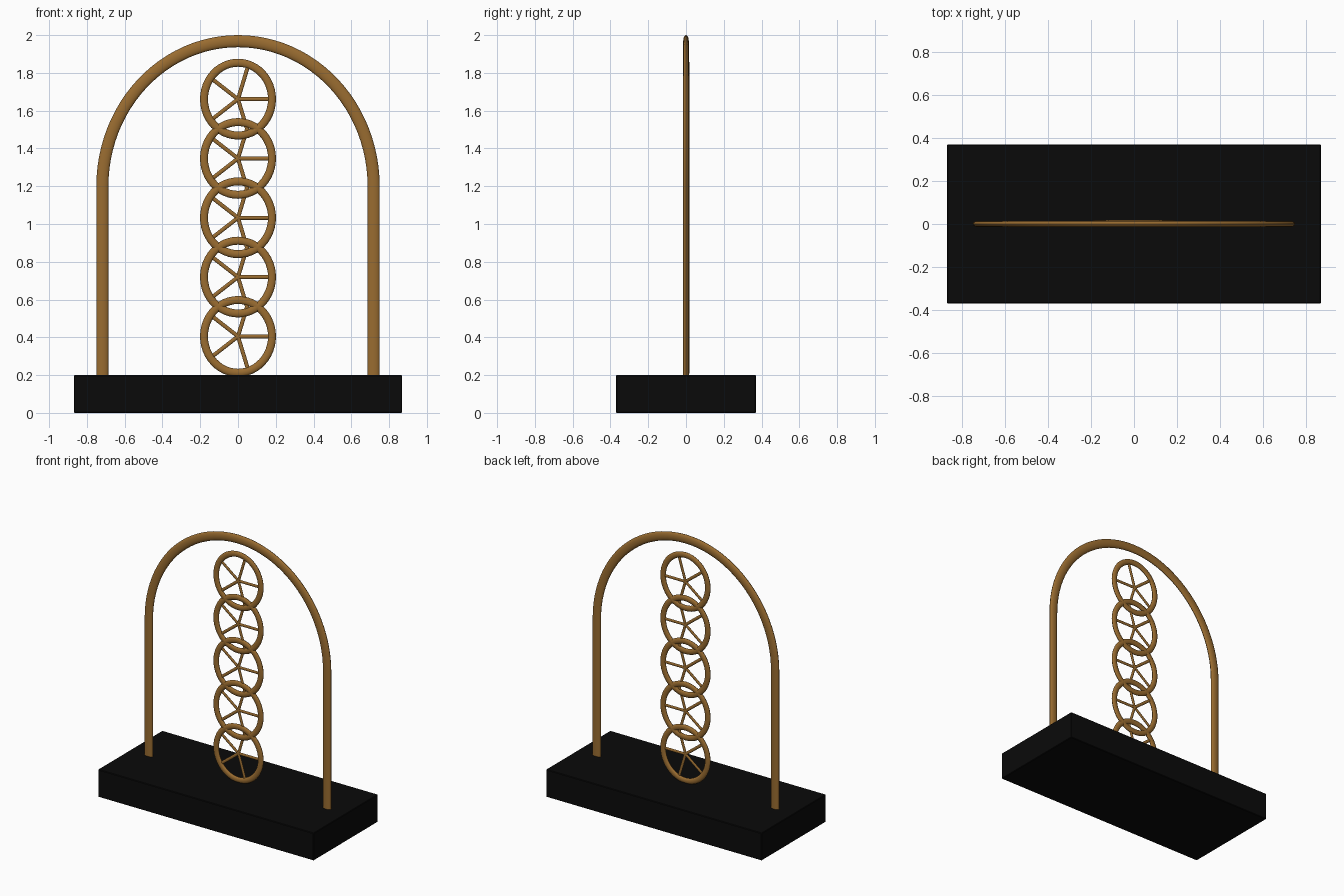
import bpy, bmesh, math
from mathutils import Vector

if "Cube" in bpy.data.objects:
    bpy.data.objects.remove(bpy.data.objects["Cube"], do_unlink=True)


def material(name, rgb, rough):
    m = bpy.data.materials.new(name)
    m.use_nodes = True
    m.diffuse_color = (*rgb, 1)
    bsdf = m.node_tree.nodes["Principled BSDF"]
    bsdf.inputs["Base Color"].default_value = (*rgb, 1)
    bsdf.inputs["Roughness"].default_value = rough
    return m


BRASS = material("brass", (0.32, 0.15, 0.03), 0.5)
BLACK = material("black", (0.003, 0.003, 0.003), 0.5)


def finish(name, bm, mat, smooth=True):
    bmesh.ops.recalc_face_normals(bm, faces=bm.faces)
    me = bpy.data.meshes.new(name)
    bm.to_mesh(me)
    bm.free()
    me.materials.append(mat)
    ob = bpy.data.objects.new(name, me)
    bpy.context.collection.objects.link(ob)
    if smooth:
        bpy.ops.object.select_all(action="DESELECT")
        ob.select_set(True)
        bpy.context.view_layer.objects.active = ob
        bpy.ops.object.shade_smooth_by_angle(angle=math.radians(40))
    return ob


def sweep(bm, path, r, depth, y=0.0, sides=16, closed=False):
    """Sweep an oval section along (x, z) points: r in plane, depth along y."""
    n, rings = len(path), []
    for i, (x, z) in enumerate(path):
        a = path[i - 1] if closed or i > 0 else path[0]
        b = path[(i + 1) % n] if closed or i < n - 1 else path[-1]
        t = Vector((b[0] - a[0], b[1] - a[1])).normalized()
        ring = []
        for k in range(sides):
            ang = 2 * math.pi * k / sides
            c = r * math.cos(ang)
            ring.append(bm.verts.new((x - t.y * c, y + depth * math.sin(ang), z + t.x * c)))
        rings.append(ring)
    for i in range(n if closed else n - 1):
        p, q = rings[i], rings[(i + 1) % n]
        for k in range(sides):
            j = (k + 1) % sides
            bm.faces.new((p[k], p[j], q[j], q[k]))
    if not closed:
        bm.faces.new(rings[0])
        bm.faces.new(rings[-1])


# Plinth
bm = bmesh.new()
bmesh.ops.create_cube(bm, size=1)
for v in bm.verts:
    v.co = Vector((v.co.x * 1.738, v.co.y * 0.74, (v.co.z + 0.5) * 0.2))
bmesh.ops.bevel(bm, geom=bm.edges[:], offset=0.004, segments=1, affect="EDGES")
finish("plinth", bm, BLACK, smooth=False)

# Arch: two straight legs joined by an oval half ring
bm = bmesh.new()
arc = [(0.718 * math.cos(math.pi * i / 48), 1.2 + 0.768 * math.sin(math.pi * i / 48)) for i in range(49)]
sweep(bm, [(0.718, 0.19)] + arc + [(-0.718, 0.19)], 0.032, 0.015)
finish("arch", bm, BRASS)

# Column of five spoked rings
STRETCH, RING_Y = 1.07, 0.006
for w in range(5):
    zc = 0.405 + 0.314 * w

    def at(radius, ang):
        return (radius * math.cos(ang), zc + STRETCH * radius * math.sin(ang))

    bm = bmesh.new()
    sweep(bm, [at(0.18, 2 * math.pi * i / 48) for i in range(48)], 0.021, 0.012, RING_Y, 12, True)
    finish(f"wheel_rim_{w + 1}", bm, BRASS)

    bm = bmesh.new()
    for s in range(5):
        sweep(bm, [at(0, 0), at(0.178, 2 * math.pi * s / 5)], 0.0105, 0.006, RING_Y, 10)
    finish(f"wheel_spokes_{w + 1}", bm, BRASS)
